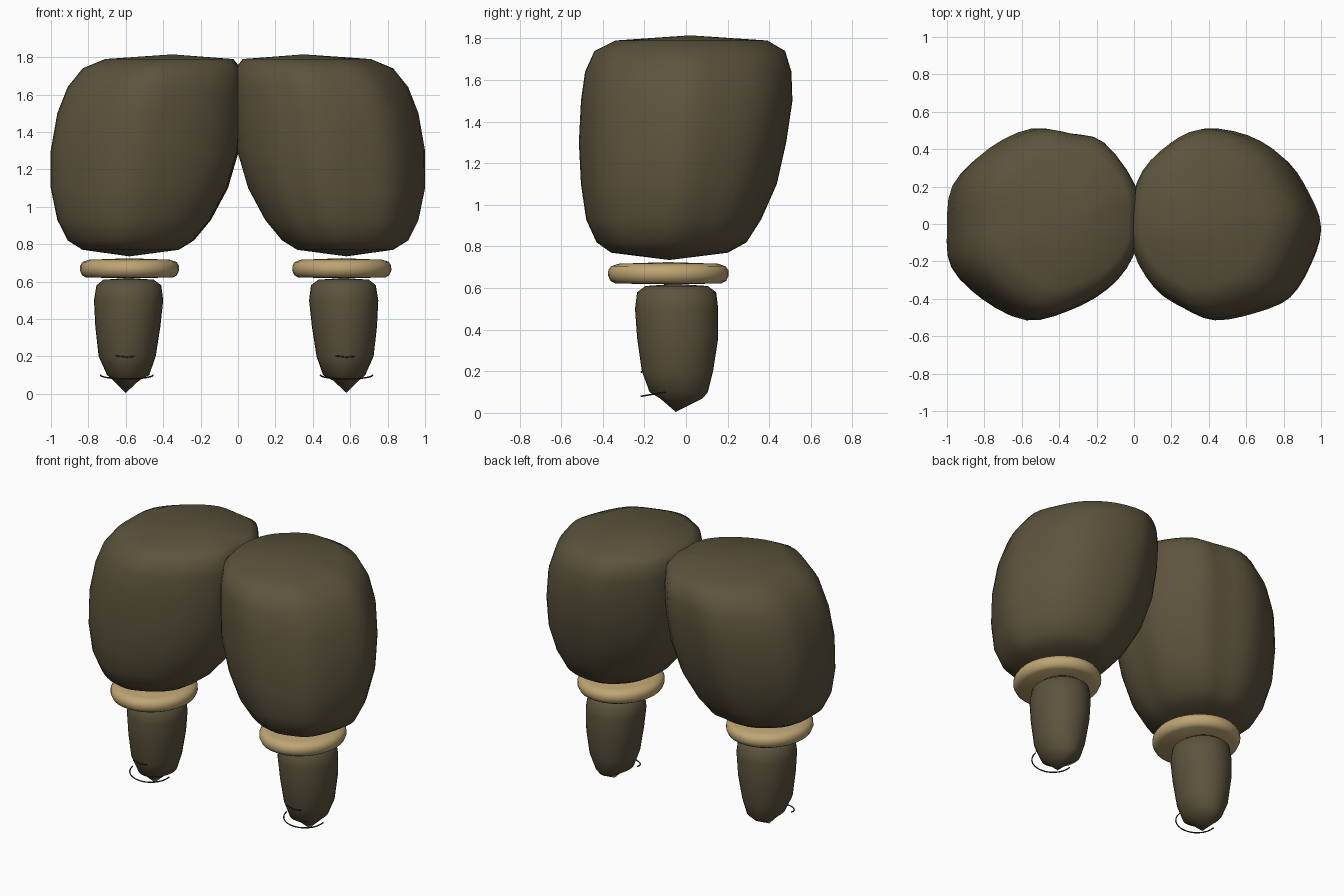
import bpy, bmesh, math
from mathutils import Vector

if "Cube" in bpy.data.objects:
    bpy.data.objects.remove(bpy.data.objects["Cube"])


def material(name, rgb):
    m = bpy.data.materials.new(name)
    m.diffuse_color = (*rgb, 1)
    m.use_nodes = True
    m.node_tree.nodes["Principled BSDF"].inputs["Base Color"].default_value = m.diffuse_color
    return m


OLIVE = material("olive cloth", (0.107, 0.087, 0.046))
TAN = material("tan band", (0.515, 0.376, 0.175))
DARK = material("dark cord", (0.025, 0.022, 0.015))


def smooth_outline(points, steps=3):
    """Closed Catmull-Rom loop through the given unit-box points."""
    p = [Vector(q) for q in points]
    n, out = len(p), []
    for i in range(n):
        a, b, c, d = p[i - 1], p[i], p[(i + 1) % n], p[(i + 2) % n]
        for s in range(steps):
            t = s / steps
            out.append(0.5 * (2 * b + (c - a) * t + (2 * a - 5 * b + 4 * c - d) * t * t
                              + (3 * b - a - 3 * c + d) * t ** 3))
    return out


def loft(name, outline, rings, bottom, top, mat, side, shift=0.0):
    """Rings are (z, xmin, xmax, ymin, ymax) for the left leg; ends close to a point."""
    place = (lambda x: x) if side < 0 else (lambda x: shift - x)
    bm = bmesh.new()
    loops = []
    for z, x0, x1, y0, y1 in rings:
        x0, x1 = sorted((place(x0), place(x1)))
        loops.append([bm.verts.new(((x0 + x1) / 2 + u * (x1 - x0) / 2,
                                    (y0 + y1) / 2 + v * (y1 - y0) / 2, z)) for u, v in outline])
    n = len(outline)
    low = bm.verts.new((place(bottom[0]), bottom[1], bottom[2]))
    high = bm.verts.new((place(top[0]), top[1], top[2]))
    for i in range(n):
        j = (i + 1) % n
        for a, b in zip(loops, loops[1:]):
            bm.faces.new((a[i], a[j], b[j], b[i]))
        bm.faces.new((low, loops[0][j], loops[0][i]))
        bm.faces.new((high, loops[-1][i], loops[-1][j]))
    for f in bm.faces:
        f.smooth = True
    bmesh.ops.recalc_face_normals(bm, faces=bm.faces)
    me = bpy.data.meshes.new(name)
    bm.to_mesh(me)
    bm.free()
    me.materials.append(mat)
    ob = bpy.data.objects.new(name, me)
    bpy.context.collection.objects.link(ob)
    return ob


def cord(name, points, radius):
    cu = bpy.data.curves.new(name, 'CURVE')
    cu.dimensions = '3D'
    cu.bevel_depth, cu.bevel_resolution = radius, 1
    cu.use_fill_caps = True
    sp = cu.splines.new('POLY')
    sp.points.add(len(points) - 1)
    for p, co in zip(sp.points, points):
        p.co = (*co, 1)
    cu.materials.append(DARK)
    bpy.context.collection.objects.link(bpy.data.objects.new(name, cu))


# Lumpy cross-sections of the two puffed thighs
LEFT = smooth_outline([(1, 0), (0.98, 0.4), (0.62, 0.86), (0.27, 0.95), (-0.15, 1), (-0.6, 0.8),
                       (-0.94, 0.45), (-1, 0), (-0.95, -0.42), (-0.6, -0.78), (-0.15, -1),
                       (0.3, -0.9), (0.7, -0.68), (0.96, -0.36)])
RIGHT = smooth_outline([(1, 0), (0.88, 0.35), (0.65, 0.7), (0.27, 0.93), (-0.2, 1), (-0.55, 0.85),
                        (-0.87, 0.55), (-1, 0.15), (-0.98, -0.3), (-0.75, -0.68), (-0.47, -0.87),
                        (-0.14, -1), (0.3, -0.92), (0.65, -0.76), (0.88, -0.4)])
ROUND = [(math.cos(math.tau * i / 32), math.sin(math.tau * i / 32)) for i in range(32)]

THIGH = [(0.77, -0.83, -0.32, -0.36, 0.20), (0.82, -0.91, -0.24, -0.43, 0.29),
         (0.93, -0.965, -0.15, -0.48, 0.36), (1.10, -1.0, -0.06, -0.505, 0.435),
         (1.30, -1.0, -0.002, -0.515, 0.48), (1.50, -0.965, 0.012, -0.505, 0.51),
         (1.64, -0.91, 0.016, -0.485, 0.505), (1.74, -0.83, 0.01, -0.44, 0.475),
         (1.79, -0.71, -0.03, -0.34, 0.39)]
CALF = [(0.07, -0.665, -0.53, -0.125, 0.08), (0.10, -0.70, -0.475, -0.175, 0.105),
        (0.20, -0.745, -0.44, -0.212, 0.13), (0.36, -0.763, -0.415, -0.235, 0.155),
        (0.50, -0.77, -0.40, -0.245, 0.155), (0.58, -0.757, -0.41, -0.235, 0.145),
        (0.61, -0.72, -0.45, -0.195, 0.105)]

# Knee band: flattened round rim
BAND = []
for z, s in ((0.622, 0.88), (0.635, 0.96), (0.66, 1), (0.685, 0.995), (0.705, 0.95), (0.717, 0.82)):
    BAND.append((z, -0.58 - 0.265 * s, -0.58 + 0.265 * s, -0.085 - 0.29 * s, -0.085 + 0.29 * s))

for side, tag, outline in ((-1, "left", LEFT), (1, "right", RIGHT)):
    loft(tag + "_thigh", outline, THIGH, (-0.58, -0.08, 0.735), (-0.35, 0.02, 1.815), OLIVE, side)
    loft(tag + "_knee_band", ROUND, BAND, (-0.58, -0.085, 0.618), (-0.58, -0.085, 0.725),
         TAN, side, -0.025)
    loft(tag + "_calf", ROUND, CALF, (-0.60, -0.05, 0.005), (-0.585, -0.045, 0.62),
         OLIVE, side, -0.02)
    # Thin cord looped around the front of the ankle, with a short stitch above
    cx = -0.595 if side < 0 else 0.58
    cord(tag + "_ankle_cord",
         [(cx + 0.14 * math.cos(a), -0.10 + 0.115 * math.sin(a), 0.10 + 0.02 * math.sin(a))
          for a in (math.pi + math.pi * i / 14 for i in range(15))], 0.004)
    cord(tag + "_ankle_stitch",
         [(cx - 0.06, -0.205, 0.203), (cx, -0.215, 0.196), (cx + 0.045, -0.209, 0.2)], 0.004)
